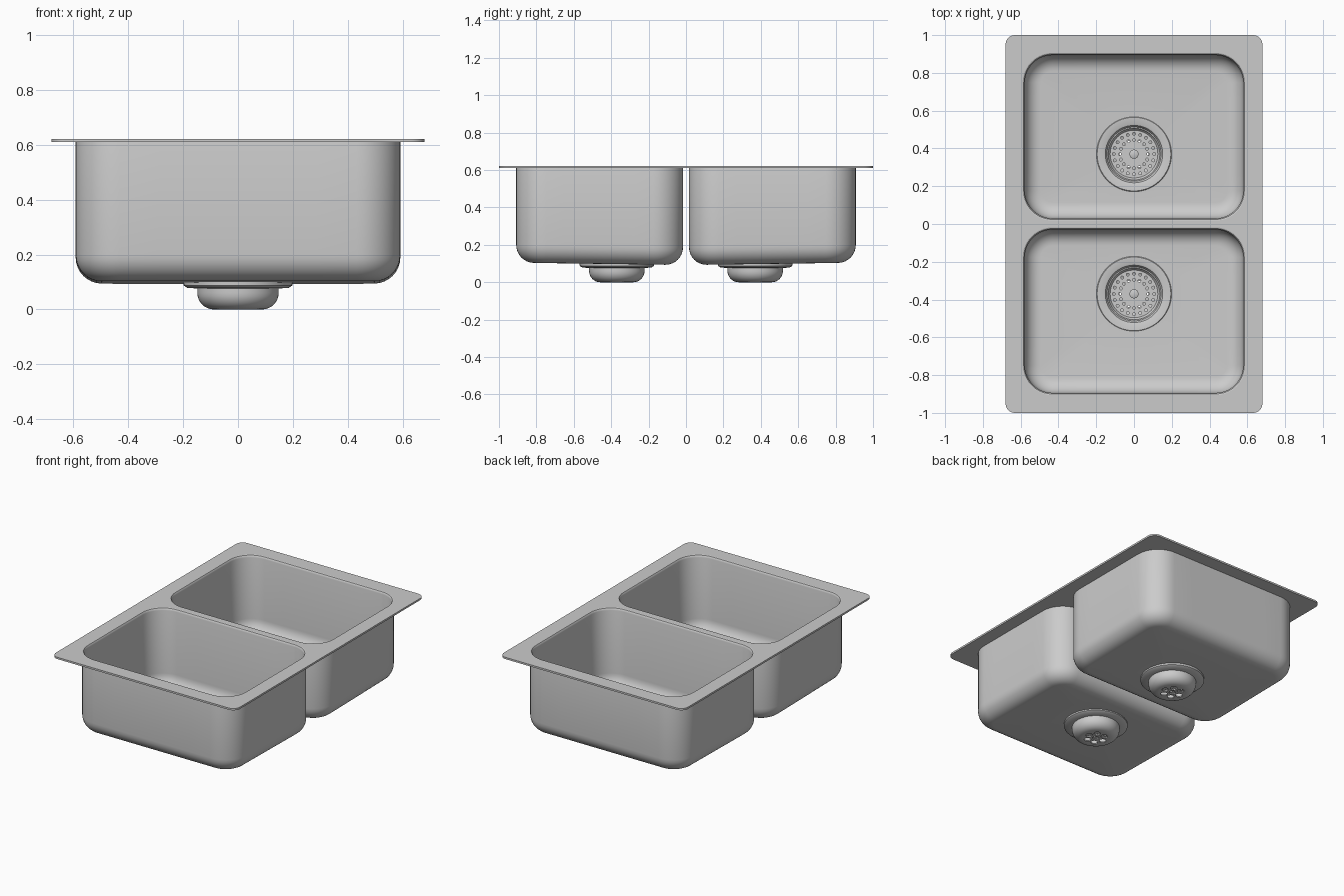
import bpy, bmesh
from math import sin, cos, pi, atan2

if "Cube" in bpy.data.objects:
    bpy.data.objects.remove(bpy.data.objects["Cube"])

DRAIN_Y = 0.37


def rounded_rect(x0, x1, y0, y1, r, seg=10, mid=6):
    pts = []
    corners = [(x1 - r, y1 - r, 0), (x0 + r, y1 - r, 1), (x0 + r, y0 + r, 2), (x1 - r, y0 + r, 3)]
    for cx, cy, k in corners:
        for i in range(seg + 1):
            a = (k + i / seg) * pi / 2
            pts.append((cx + r * cos(a), cy + r * sin(a)))
        nx, ny, _ = corners[(k + 1) % 4]
        a = (k + 1) * pi / 2
        ax, ay = pts[-1]
        bx, by = nx + r * cos(a), ny + r * sin(a)
        pts += [(ax + (bx - ax) * i / mid, ay + (by - ay) * i / mid) for i in range(1, mid)]
    return pts


def circle(cx, cy, r, n):
    return [(cx + r * cos(2 * pi * i / n), cy + r * sin(2 * pi * i / n)) for i in range(n)]


def finish(obj, mirror=False, angle=35):
    bpy.ops.object.select_all(action='DESELECT')
    obj.select_set(True)
    bpy.context.view_layer.objects.active = obj
    if obj.type == 'CURVE':
        bpy.ops.object.convert(target='MESH')
        obj = bpy.context.object
    bpy.ops.object.shade_smooth_by_angle(angle=angle * pi / 180)
    if mirror:
        m = obj.modifiers.new("Mirror", 'MIRROR')
        m.use_axis = (False, True, False)
    return obj


def plate(name, outline, holes, z0, z1, mirror=False):
    """Flat sheet with holes, from a filled 2D curve."""
    cu = bpy.data.curves.new(name, 'CURVE')
    cu.dimensions = '2D'
    cu.fill_mode = 'BOTH'
    cu.extrude = (z1 - z0) / 2
    for loop in [outline] + holes:
        s = cu.splines.new('POLY')
        s.points.add(len(loop) - 1)
        for p, (x, y) in zip(s.points, loop):
            p.co = (x, y, 0, 1)
        s.use_cyclic_u = True
    obj = bpy.data.objects.new(name, cu)
    obj.location.z = (z0 + z1) / 2
    bpy.context.collection.objects.link(obj)
    bpy.ops.object.select_all(action='DESELECT')
    obj.select_set(True)
    bpy.context.view_layer.objects.active = obj
    bpy.ops.object.convert(target='MESH')
    obj = bpy.context.object
    bpy.ops.object.transform_apply(location=True, rotation=False, scale=False)
    return finish(obj, mirror)


def loft(name, loops, mirror=True, closed=True, caps=False):
    """Skin a list of equal-length 3D loops."""
    bm = bmesh.new()
    rings = [[bm.verts.new(p) for p in loop] for loop in loops]
    n = len(rings[0])
    pairs = list(zip(rings, rings[1:] + rings[:1])) if closed else list(zip(rings, rings[1:]))
    for a, b in pairs:
        for i in range(n):
            j = (i + 1) % n
            bm.faces.new((a[i], a[j], b[j], b[i]))
    if caps:
        bm.faces.new(rings[0])
        bm.faces.new(rings[-1])
    bmesh.ops.recalc_face_normals(bm, faces=bm.faces)
    me = bpy.data.meshes.new(name)
    bm.to_mesh(me)
    bm.free()
    obj = bpy.data.objects.new(name, me)
    bpy.context.collection.objects.link(obj)
    return finish(obj, mirror)


def lathe(name, profile, n=64, closed=True, caps=False):
    loops = [[(x, y, z) for x, y in circle(0, DRAIN_Y, r, n)] for r, z in profile]
    return loft(name, loops, closed=closed, caps=caps)


# Bowl outline, shrunk by an inset
def bowl_outline(d):
    return rounded_rect(-0.592 + d, 0.592 - d, 0.016 + d, 0.908 - d, 0.16 - d)


def floor_z(y):
    return 0.092 + 0.014 * y


def wall(inset, lift, radius):
    loops = []
    for k in range(9):
        a = k / 8 * pi / 2
        loops.append([(x, y, floor_z(y) + lift + radius * (1 - sin(a)))
                      for x, y in bowl_outline(inset + radius * (1 - cos(a)))])
    ring = []
    for x, y, _ in loops[-1]:
        a = atan2(y - DRAIN_Y, x)
        py = DRAIN_Y + 0.185 * sin(a)
        ring.append((0.185 * cos(a), py, floor_z(py) + lift))
    return loops + [ring]


def level(inset, z):
    return [(x, y, z) for x, y in bowl_outline(inset)]


# Bowls: outer skin down, inner skin up, rounded lip
loft("bowls", [level(0, 0.612)] + wall(0, 0, 0.095) + wall(0.014, 0.01, 0.085)[::-1]
     + [level(0.014, 0.607), level(0.012, 0.614), level(0.008, 0.620), level(0.002, 0.622)])

# Rim deck with two openings
hole = bowl_outline(0.002)
plate("rim_deck", rounded_rect(-0.68, 0.68, -1, 1, 0.05),
      [hole, [(x, -y) for x, y in hole]], 0.610, 0.622)

# Drain cups with flange
outer = [(0.088 + 0.060 * sin(k / 8 * pi / 2), 0.060 * (1 - cos(k / 8 * pi / 2))) for k in range(9)]
inner = [(0.088 + 0.052 * sin(k / 8 * pi / 2), 0.008 + 0.052 * (1 - cos(k / 8 * pi / 2))) for k in range(9)]
lathe("drain_cups", outer + [(0.148, 0.076), (0.185, 0.079), (0.198, 0.087), (0.199, 0.108), (0.195, 0.112),
                             (0.160, 0.110), (0.152, 0.107), (0.146, 0.098), (0.140, 0.085)] + inner[::-1])

# Cup bottoms with outlet holes
outlets = [circle(x, y, 0.021, 24) for x, y in circle(0, DRAIN_Y, 0.055, 6)]
plate("cup_bottoms", circle(0, DRAIN_Y, 0.088, 64),
      outlets + [circle(0, DRAIN_Y, 0.02, 24)], 0.0, 0.008, True)

# Perforated strainers with raised edge and centre knob
holes = [circle(x, y, 0.0075, 12) for r, n in ((0.075, 16), (0.107, 20))
         for x, y in circle(0, DRAIN_Y, r, n)]
plate("strainers", circle(0, DRAIN_Y, 0.13, 64), holes, 0.070, 0.076, True)
lathe("strainer_rims", [(0.128, 0.070), (0.141, 0.082), (0.143, 0.094), (0.137, 0.094), (0.134, 0.084), (0.126, 0.076)])
lathe("strainer_knobs", [(0.014, 0.074), (0.014, 0.088), (0.024, 0.092), (0.024, 0.099), (0.019, 0.102)],
      n=32, closed=False, caps=True)
